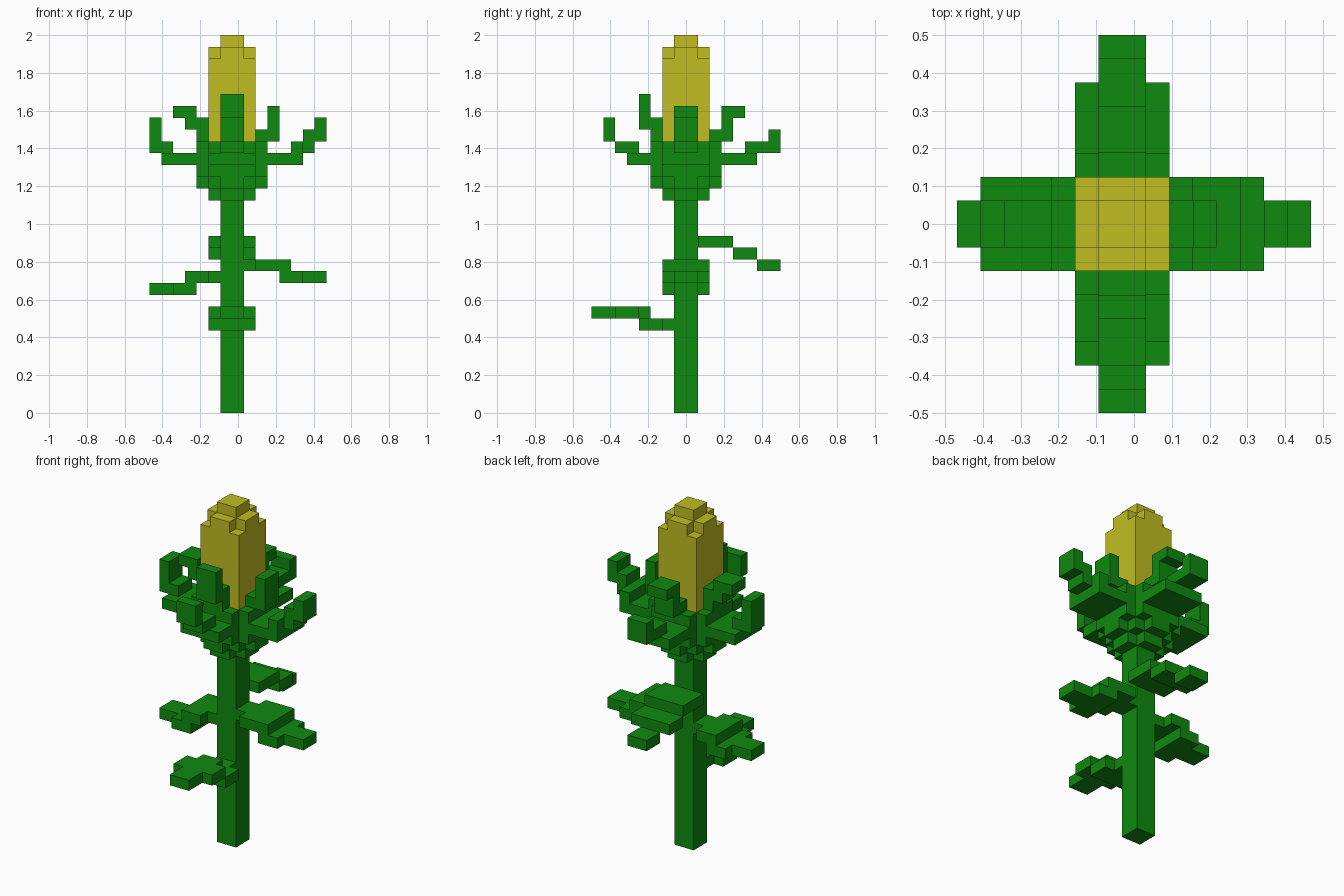
import bpy, bmesh, math
from mathutils import Vector

if "Cube" in bpy.data.objects:
    bpy.data.objects.remove(bpy.data.objects["Cube"], do_unlink=True)

U = 1 / 16  # size of one block


def material(name, rgb):
    m = bpy.data.materials.new(name)
    m.use_nodes = True
    m.diffuse_color = (*rgb, 1)
    bsdf = next(n for n in m.node_tree.nodes if n.type == 'BSDF_PRINCIPLED')
    bsdf.inputs["Base Color"].default_value = (*rgb, 1)
    bsdf.inputs["Roughness"].default_value = 0.9
    return m


GREEN = material("leaf green", (0.0048, 0.254, 0.0048))
YELLOW = material("corn yellow", (0.533, 0.515, 0.0152))


def blocky(name, boxes, mat):
    """Skin the union of block-grid boxes (x0, x1, y0, y1, z0, z1)."""
    cells = {(i, j, k) for x0, x1, y0, y1, z0, z1 in boxes
             for i in range(x0, x1) for j in range(y0, y1) for k in range(z0, z1)}
    bm = bmesh.new()
    for c in cells:
        for axis in range(3):
            for s in (-1, 1):
                n = [0, 0, 0]
                n[axis] = s
                if tuple(a + b for a, b in zip(c, n)) in cells:
                    continue
                n = Vector(n)
                u = Vector((n.y, n.z, n.x))
                v = n.cross(u)
                mid = Vector(c) + Vector((0.5, 0.5, 0.5)) + n / 2
                bm.faces.new([bm.verts.new(mid + u * a / 2 + v * b / 2)
                              for a, b in ((-1, -1), (1, -1), (1, 1), (-1, 1))])
    bmesh.ops.remove_doubles(bm, verts=bm.verts, dist=0.01)
    bmesh.ops.dissolve_limit(bm, angle_limit=math.radians(1),
                             verts=bm.verts, edges=bm.edges)
    for v in bm.verts:  # block grid to model space
        v.co = (v.co - Vector((7.5, 8, 0))) * U
    mesh = bpy.data.meshes.new(name)
    bm.to_mesh(mesh)
    bm.free()
    mesh.materials.append(mat)
    ob = bpy.data.objects.new(name, mesh)
    bpy.context.collection.objects.link(ob)
    return ob


def cross(long, wide, z0, z1):
    """Plus-shaped layer around the stem axis, given half lengths."""
    return [(7 - long, 7 + long, 8 - wide, 8 + wide, z0, z1),
            (7 - wide, 7 + wide, 8 - long, 8 + long, z0, z1)]


def blade(name, axis, steps):
    """Stepped leaf along an axis; steps are (start, end, half width, z0, z1)."""
    boxes = []
    for a, b, w, z0, z1 in steps:
        boxes.append((a, b, 8 - w, 8 + w, z0, z1) if axis == 'x'
                     else (7 - w, 7 + w, a, b, z0, z1))
    return blocky(name, boxes, GREEN)


# Stem, husk cup and cob
blocky("stem", [(6, 8, 7, 9, 0, 18)], GREEN)
blocky("husk_cup", cross(2, 1, 18, 19) + cross(3, 1, 19, 20)
       + [(5, 9, 6, 10, 19, 20)] + cross(3, 2, 20, 23), GREEN)
blocky("cob", [(5, 9, 6, 10, 23, 30), (6, 8, 7, 9, 31, 32)]
       + cross(2, 1, 30, 31), YELLOW)

# Outer husk petals
blade("outer_petal_left", 'x', [(10, 13, 2, 21, 22), (12, 13, 2, 22, 23),
      (13, 14, 1, 22, 23), (13, 15, 1, 23, 24), (14, 15, 1, 24, 25)])
blade("outer_petal_right", 'x', [(1, 4, 2, 21, 22), (0, 2, 1, 22, 23),
      (0, 1, 1, 23, 25)])
blade("outer_petal_back", 'y', [(11, 14, 2, 21, 22), (13, 16, 1, 22, 23),
      (15, 16, 1, 23, 24)])
blade("outer_petal_front", 'y', [(3, 5, 2, 21, 22), (2, 4, 1, 22, 23),
      (1, 2, 1, 23, 25)])

# Inner husk petals
blade("inner_petal_left", 'x', [(9, 11, 1, 23, 24), (10, 11, 1, 24, 26)])
blade("inner_petal_right", 'x', [(4, 5, 1, 23, 25), (3, 4, 1, 24, 25),
      (2, 4, 1, 25, 26)])
blade("inner_petal_back", 'y', [(10, 12, 1, 23, 24), (11, 12, 1, 24, 25),
      (11, 13, 1, 25, 26)])
blade("inner_petal_front", 'y', [(5, 6, 1, 23, 25), (4, 5, 1, 24, 27)])

# Stem leaves
blade("leaf_left", 'x', [(8, 9, 1, 12, 13), (9, 12, 2, 12, 13),
      (11, 13, 2, 11, 12), (13, 15, 1, 11, 12)])
blade("leaf_right", 'x', [(5, 6, 1, 11, 12), (3, 5, 2, 11, 12),
      (2, 4, 2, 10, 11), (0, 2, 1, 10, 11)])
blade("leaf_back", 'y', [(9, 12, 2, 14, 15), (12, 14, 2, 13, 14),
      (14, 16, 1, 12, 13)])
blade("leaf_front", 'y', [(6, 7, 1, 7, 8), (4, 6, 2, 7, 8),
      (4, 5, 1, 8, 9), (2, 4, 2, 8, 9), (0, 2, 1, 8, 9)])
